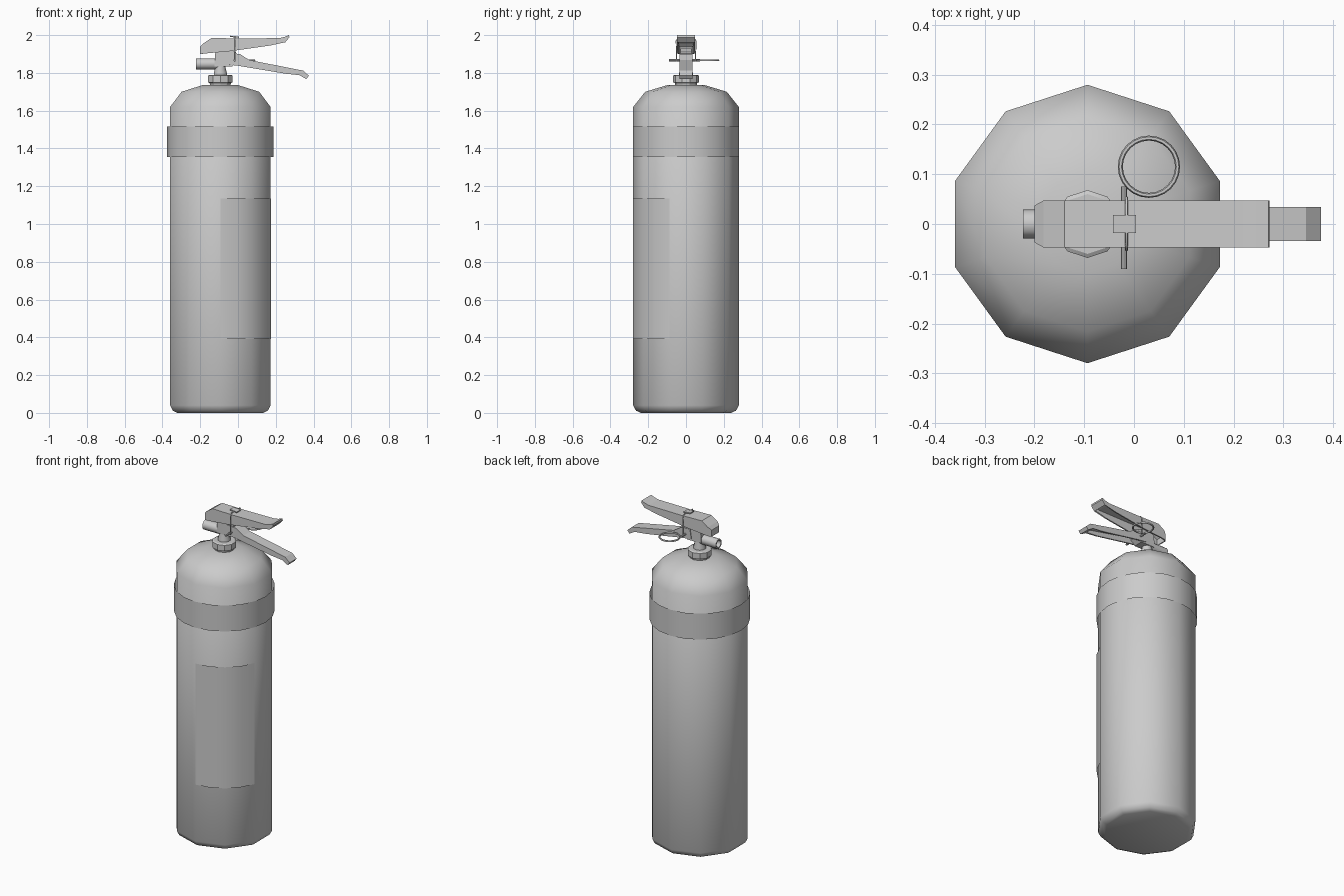
import bpy, bmesh
from math import radians, cos, sin, pi

if "Cube" in bpy.data.objects:
    bpy.data.objects.remove(bpy.data.objects["Cube"])

CX = -0.0935  # cylinder axis


def finish(bm, name, smooth=None, loc=(0, 0, 0), rot=(0, 0, 0)):
    bmesh.ops.remove_doubles(bm, verts=bm.verts, dist=1e-5)
    me = bpy.data.meshes.new(name)
    bm.to_mesh(me)
    bm.free()
    ob = bpy.data.objects.new(name, me)
    bpy.context.collection.objects.link(ob)
    ob.location, ob.rotation_euler = loc, rot
    if smooth:
        bpy.ops.object.select_all(action='DESELECT')
        ob.select_set(True)
        bpy.context.view_layer.objects.active = ob
        bpy.ops.object.shade_smooth_by_angle(angle=radians(smooth))
    return ob


def lathe(name, profile, n, smooth=50, start=90, sweep=360, loc=(CX, 0, 0), rot=(0, 0, 0)):
    """Revolve (radius, height) points, going upwards on the outside."""
    bm = bmesh.new()
    rings = []
    for i in range(n + 1):
        a = radians(start + sweep * i / n)
        rings.append([bm.verts.new((r * cos(a), r * sin(a), z)) for r, z in profile])
    for a, b in zip(rings, rings[1:]):
        for j in range(len(profile) - 1):
            bm.faces.new((a[j], b[j], b[j + 1], a[j + 1]))
    bmesh.ops.remove_doubles(bm, verts=bm.verts, dist=1e-5)
    bmesh.ops.dissolve_degenerate(bm, edges=bm.edges, dist=1e-6)
    return finish(bm, name, smooth, loc, rot)


def prism(name, pts, open_edges=(), wall=0.008):
    """Extrude an (x, z, half width) outline in y; open edges make it a channel."""
    bm = bmesh.new()
    f = [bm.verts.new((x, -w, z)) for x, z, w in pts]
    b = [bm.verts.new((x, w, z)) for x, z, w in pts]
    bm.faces.new(f)
    bm.faces.new(b[::-1])
    n = len(pts)
    for i in range(n):
        if i not in open_edges:
            j = (i + 1) % n
            bm.faces.new((f[i], b[i], b[j], f[j]))
    bmesh.ops.recalc_face_normals(bm, faces=bm.faces)
    if open_edges:
        # a channel must face outwards: its first wall is on the front side
        bm.faces.ensure_lookup_table()
        if bm.faces[0].normal.y > 0:
            bmesh.ops.reverse_faces(bm, faces=bm.faces)
    ob = finish(bm, name)
    if open_edges:
        m = ob.modifiers.new("wall", 'SOLIDIFY')
        m.thickness, m.offset = wall, -1
    return ob


# Ten-sided cylinder with chamfered base and domed shoulder
lathe("cylinder_body", [(0, 0), (0.24, 0), (0.265, 0.012), (0.2795, 0.04), (0.2795, 1.62),
                        (0.216, 1.70), (0.10, 1.735), (0, 1.738)], 10, 60)

# Thin band and label sheets wrapped around the cylinder
lathe("shoulder_band", [(0.2815, 1.355), (0.2815, 1.515)], 20)
lathe("label_panel", [(0.2815, 0.39), (0.2815, 1.135)], 4, 50, -90, 72)

# Neck collar and valve stem
lathe("neck_collar", [(0.055, 1.73), (0.06, 1.747), (0.068, 1.75), (0.068, 1.785),
                      (0.06, 1.79), (0, 1.79)], 10, 30)
lathe("valve_stem", [(0.036, 1.785), (0.036, 1.80), (0.028, 1.83), (0.028, 1.89), (0, 1.89)], 10)

# Valve block under the levers
prism("valve_block", [(-0.125, 1.835, 0.03), (-0.03, 1.835, 0.03), (0.0, 1.86, 0.03),
                      (-0.01, 1.91, 0.03), (-0.06, 1.93, 0.03), (-0.12, 1.91, 0.03)])

# Outlet nozzle pointing to -x with a recessed mouth
lathe("outlet_nozzle", [(0, 0), (0.029, 0), (0.029, 0.123), (0.021, 0.123), (0.021, 0.07), (0, 0.07)],
      12, 40, loc=(-0.10, 0, 1.848), rot=(0, -pi / 2, 0))

# Upper squeeze lever, an inverted channel
W = 0.047
prism("upper_lever", [(-0.04, 1.915, W), (0.17, 1.945, W), (0.25, 1.962, W), (0.272, 1.988, W),
                      (0.27, 2.0, W), (0.245, 1.99, W), (0.22, 1.984, W), (0.0, 1.982, W),
                      (-0.14, 1.985, W), (-0.182, 1.957, W), (-0.2, 1.94, 0.037), (-0.2, 1.9, 0.037),
                      (-0.182, 1.902, W)], (0, 1, 11, 12))

# Lower carry handle, also a channel open below
H = 0.034
prism("lower_handle", [(-0.06, 1.845, H), (0.0, 1.838, H), (0.25, 1.796, H), (0.325, 1.788, H),
                       (0.362, 1.767, H), (0.375, 1.785, H), (0.345, 1.812, H), (0.06, 1.868, H),
                       (0.01, 1.9, H), (-0.05, 1.905, H)], (0, 1, 2))

# Safety pin across the valve with its pull ring
lathe("safety_pin", [(0, 0), (0.006, 0), (0.006, 0.165), (0, 0.165)], 8, 40,
      loc=(-0.02, 0.075, 1.867), rot=(pi / 2, 0, 0))
bpy.ops.mesh.primitive_torus_add(major_radius=0.0575, minor_radius=0.005, major_segments=24,
                                 minor_segments=6, location=(0.03, 0.115, 1.867))
bpy.context.object.name = "pull_ring"
bpy.ops.object.shade_smooth_by_angle(angle=radians(60))

# Thin seal strap looped over the lever and around the pin
curve = bpy.data.curves.new("seal_strap", 'CURVE')
curve.dimensions = '3D'
curve.bevel_depth = 0.003
curve.bevel_resolution = 1
sp = curve.splines.new('POLY')
path = [(-0.05, 1.86), (-0.052, 1.97), (-0.04, 1.99), (0.04, 1.99), (0.053, 1.97), (0.05, 1.86)]
sp.points.add(len(path) - 1)
for p, (y, z) in zip(sp.points, path):
    p.co = (-0.015, y, z, 1)
bpy.context.collection.objects.link(bpy.data.objects.new("seal_strap", curve))

# Small seal tab on top of the lever
prism("seal_tab", [(-0.042, 1.99, 0.018), (0.004, 1.986, 0.018), (0.004, 1.992, 0.018),
                   (-0.042, 1.997, 0.018)])
